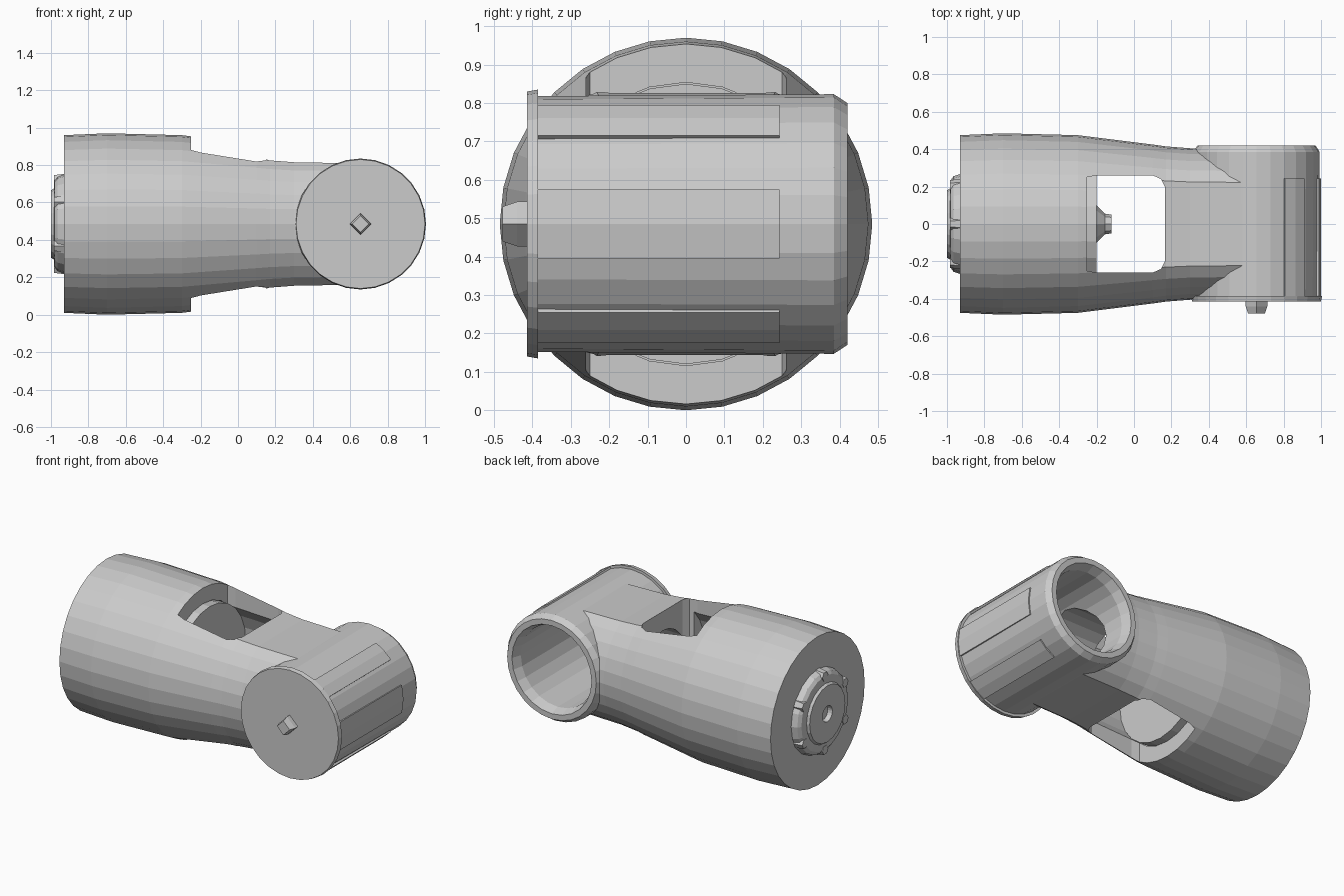
import bpy, bmesh
from math import sin, cos, pi, radians
from mathutils import Vector

if "Cube" in bpy.data.objects:
    bpy.data.objects.remove(bpy.data.objects["Cube"])

ZC = 0.485          # height of the main axis
XC = 0.655          # x position of the cross barrel


def finish(name, bm):
    bmesh.ops.recalc_face_normals(bm, faces=bm.faces)
    me = bpy.data.meshes.new(name)
    bm.to_mesh(me)
    bm.free()
    ob = bpy.data.objects.new(name, me)
    bpy.context.collection.objects.link(ob)
    return ob


def loft(name, rings):
    bm = bmesh.new()
    vs = [[bm.verts.new(p) for p in ring] for ring in rings]
    n = len(vs[0])
    for a, b in zip(vs, vs[1:]):
        for i in range(n):
            j = (i + 1) % n
            bm.faces.new((a[i], a[j], b[j], b[i]))
    bm.faces.new(vs[0])
    bm.faces.new(vs[-1])
    return finish(name, bm)


def turned(name, profile, axis, n=24, cx=XC, cy=0, cz=ZC):
    """Lathe (position, radius) pairs around the x or y axis."""
    rings = []
    for p, r in profile:
        ring = []
        for i in range(n):
            a = 2 * pi * i / n
            u, v = r * cos(a), r * sin(a)
            ring.append((p, cy + u, cz + v) if axis == 'x' else (cx + u, p, cz + v))
        rings.append(ring)
    return loft(name, rings)


def cut(ob, *cutters):
    for c in cutters:
        m = ob.modifiers.new("cut", 'BOOLEAN')
        m.operation = 'DIFFERENCE'
        m.solver = 'EXACT'
        m.object = c
        bpy.context.view_layer.objects.active = ob
        bpy.ops.object.modifier_apply(modifier=m.name)


# Main housing: round at the left, flattened neck at the right
sections = [(-0.93, 0.475, 1), (-0.7, 0.485, 1), (-0.3, 0.475, 1), (-0.1, 0.45, 1),
            (0.1, 0.425, 0.36), (0.17, 0.415, 0.34), (0.3, 0.405, 0.33), (0.6, 0.4, 0.325)]
rings = []
for x, r, h in sections:
    rings.append([(x, r * cos(2 * pi * i / 32),
                   ZC + max(-h, min(h, r * sin(2 * pi * i / 32)))) for i in range(32)])
housing = loft("housing", rings)

# Window through the housing, rounded at its right corners
outline = [(-0.25, -0.25), (-0.2, -0.26), (0.1, -0.26), (0.145, -0.24), (0.165, -0.2),
           (0.165, 0.2), (0.145, 0.24), (0.1, 0.26), (-0.2, 0.26), (-0.25, 0.25)]
window = loft("window_cutter", [[(x, y, z) for x, y in outline] for z in (-0.3, 1.3)])
cavity = turned("cavity_cutter", [(-0.3, 0.37), (0.12, 0.36)], 'x')
passage = turned("passage_cutter", [(0.05, 0.22), (0.62, 0.22)], 'x', 20)
bore = turned("bore_cutter", [(-0.36, 0.26), (0.36, 0.26), (0.43, 0.285)], 'y')
cut(housing, window, cavity, passage, bore)

# Cross barrel, open at the back
barrel = turned("cross_barrel", [(-0.4, 0.333), (0.385, 0.338), (0.42, 0.315)], 'y', 28)
cut(barrel, bore, passage)
for c in (window, cavity, passage, bore):
    bpy.data.objects.remove(c)

# Front cover and its square pin
turned("front_cover", [(-0.414, 0.345), (-0.385, 0.35)], 'y', 28)
turned("cover_pin", [(-0.478, 0.045), (-0.44, 0.058), (-0.4, 0.058)], 'y', 4)

# Raised grip strips along the barrel
for k, mid in enumerate((-53, 0, 53)):
    half = 15 if mid == 0 else 11
    angles = [radians(mid - half + half * i) for i in range(3)]
    sec = [(0.345, a) for a in angles] + [(0.315, a) for a in reversed(angles)]
    loft("grip_strip_%d" % (k + 1),
         [[(XC + r * cos(a), y, ZC + r * sin(a)) for r, a in sec] for y in (-0.405, 0.243)])

# Motor block inside the housing with its tapered shaft
turned("motor", [(-0.45, 0.365), (-0.2, 0.365)], 'x')
turned("motor_shaft", [(-0.21, 0.11), (-0.155, 0.055), (-0.12, 0.05)], 'x', 8)

# End cap: stepped disc with hub and socket
turned("end_cap", [(-0.92, 0.27), (-0.965, 0.255), (-0.98, 0.235), (-0.985, 0.19),
                   (-1.0, 0.18), (-1.0, 0.05), (-0.97, 0.045)], 'x', 20)
# Small lugs around the end cap
for i in range(6):
    a = radians(60 * i + 30)
    turned("cap_lug_%d" % (i + 1), [(-0.92, 0.04), (-0.985, 0.03)], 'x', 6,
           cy=0.235 * cos(a), cz=ZC + 0.235 * sin(a))
